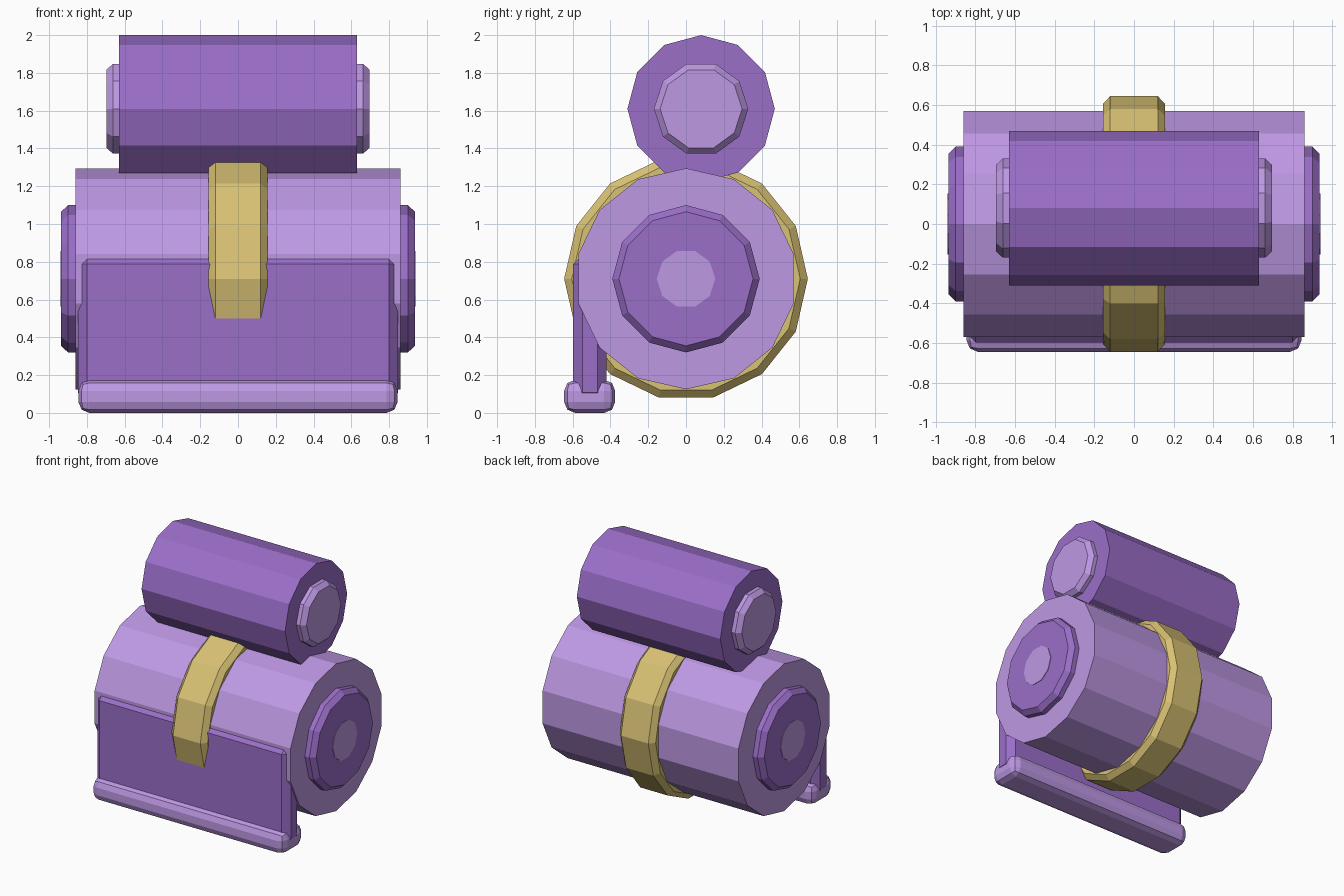
import bpy, bmesh
from math import pi, cos, sin

cube = bpy.data.objects.get("Cube")
if cube:
    bpy.data.objects.remove(cube, do_unlink=True)


def material(name, rgb):
    # sRGB bytes to linear values
    lin = [((c / 255 + 0.055) / 1.055) ** 2.4 for c in rgb]
    mat = bpy.data.materials.new(name)
    mat.use_nodes = True
    mat.diffuse_color = (*lin, 1)
    mat.node_tree.nodes["Principled BSDF"].inputs["Base Color"].default_value = (*lin, 1)
    return mat


LILAC = material("light lilac", (190, 152, 228))
PURPLE = material("deep purple", (155, 110, 201))
GOLD = material("soft gold", (217, 194, 116))


def add_object(name, bm, mat):
    bmesh.ops.recalc_face_normals(bm, faces=bm.faces)
    mesh = bpy.data.meshes.new(name)
    bm.to_mesh(mesh)
    bm.free()
    mesh.materials.append(mat)
    obj = bpy.data.objects.new(name, mesh)
    bpy.context.collection.objects.link(obj)
    return obj


def lathe(name, profile, sides, centre, mat, phase=0.0, ring=False):
    """Spin (x, radius) points around an axis along x; cap it or close it as a ring."""
    bm = bmesh.new()
    cy, cz = centre
    angles = [phase + 2 * pi * i / sides for i in range(sides)]
    loops = [[bm.verts.new((x, cy + r * cos(a), cz + r * sin(a))) for a in angles]
             for x, r in profile]
    pairs = list(zip(loops, loops[1:]))
    if ring:
        pairs.append((loops[-1], loops[0]))
    else:
        bm.faces.new(loops[0])
        bm.faces.new(loops[-1])
    for a, b in pairs:
        for i in range(sides):
            j = (i + 1) % sides
            bm.faces.new((a[i], a[j], b[j], b[i]))
    return add_object(name, bm, mat)


def bevelled_box(name, low, high, width, segments, mat):
    bm = bmesh.new()
    bmesh.ops.create_cube(bm, size=1)
    for v in bm.verts:
        v.co = [(l + h) / 2 + c * (h - l) for l, h, c in zip(low, high, v.co)]
    bmesh.ops.bevel(bm, geom=bm.edges[:], offset=width, segments=segments,
                    profile=0.5, affect='EDGES')
    return add_object(name, bm, mat)


MAIN = (0, 0.71)
UPPER = (0.08, 1.61)

# Main drum and the smaller roll resting on it
lathe("main_drum", [(-0.86, 0.585), (0.86, 0.585)], 14, MAIN, LILAC, pi / 2)
lathe("upper_roll", [(-0.63, 0.39), (0.63, 0.39)], 12, UPPER, PURPLE)

# Chamfered end caps, both sides
for side, s in (("left", 1), ("right", -1)):
    lathe(f"drum_cap_{side}", [(s * 0.84, 0.39), (s * 0.9, 0.39), (s * 0.936, 0.355)],
          12, MAIN, PURPLE)
    lathe(f"drum_cap_centre_{side}", [(s * 0.932, 0.155), (s * 0.94, 0.155)],
          10, MAIN, LILAC)
    lathe(f"roll_cap_{side}", [(s * 0.61, 0.25), (s * 0.662, 0.25), (s * 0.697, 0.217)],
          10, UPPER, LILAC)

# Strap around the drum
lathe("strap", [(-0.157, 0.55), (-0.157, 0.605), (-0.12, 0.645),
                (0.12, 0.645), (0.157, 0.605), (0.157, 0.55)],
      14, MAIN, GOLD, ring=True)

# Front flap with its rounded bottom bar
bevelled_box("front_flap", (-0.848, -0.597, 0.06), (0.848, -0.42, 0.835), 0.048, 1, PURPLE)
bevelled_box("flap_bar", (-0.845, -0.645, 0), (0.845, -0.375, 0.175), 0.058, 2, LILAC)
